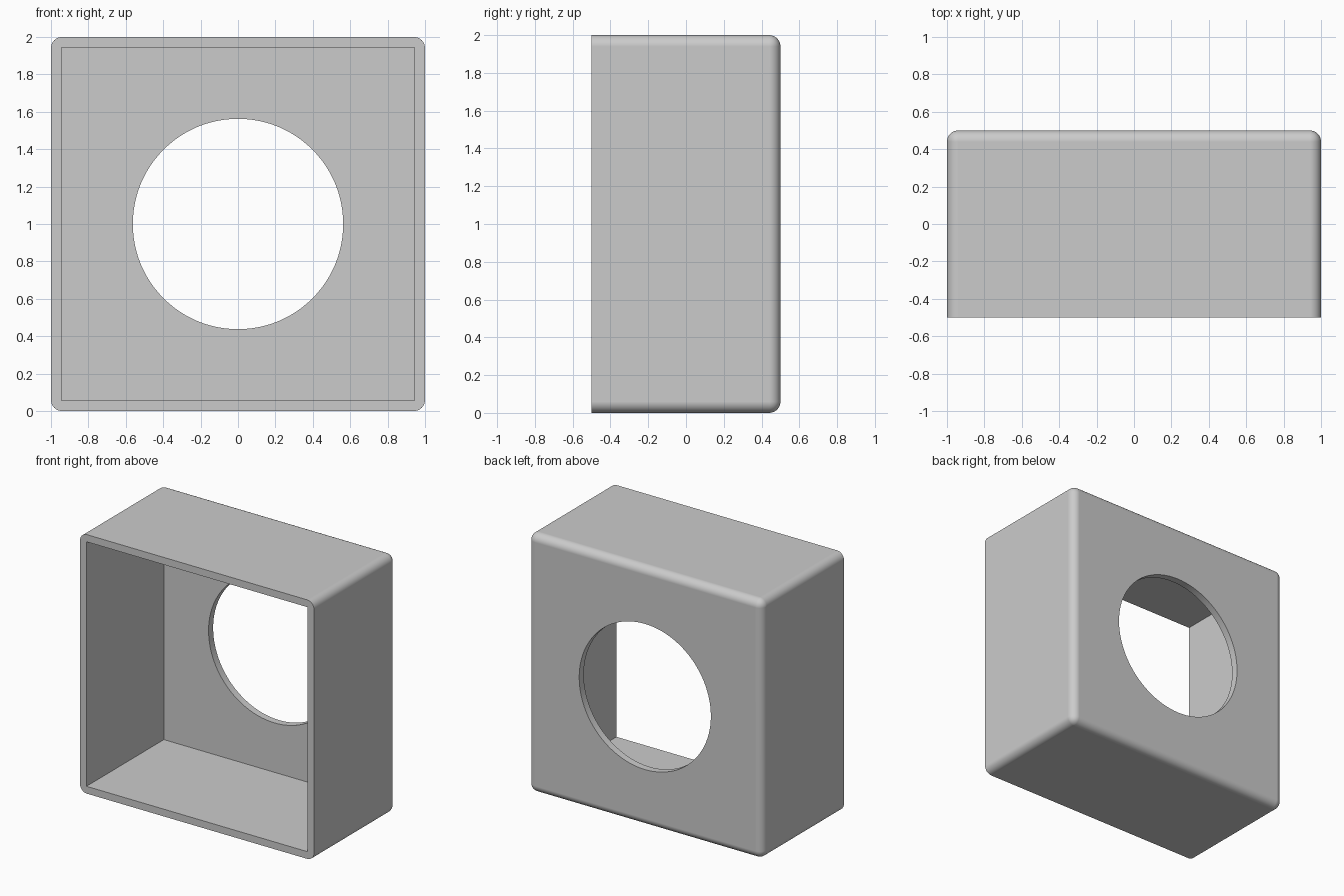
import bpy
import bmesh
import math
from mathutils import Matrix, Vector

WIDTH, DEPTH, HEIGHT = 2.0, 1.0, 2.0
WALL = 0.056
FILLET = 0.06
HOLE_RADIUS = 0.5625

cube = bpy.data.objects.get("Cube")
if cube:
    bpy.data.objects.remove(cube, do_unlink=True)


def make_object(name, bm):
    mesh = bpy.data.meshes.new(name)
    bm.to_mesh(mesh)
    bm.free()
    obj = bpy.data.objects.new(name, mesh)
    bpy.context.collection.objects.link(obj)
    return obj


def box(size, centre):
    bm = bmesh.new()
    bmesh.ops.create_cube(
        bm, size=1, matrix=Matrix.Translation(centre) @ Matrix.Diagonal((*size, 1)))
    return bm


def cut(target, cutter):
    mod = target.modifiers.new(cutter.name, 'BOOLEAN')
    mod.operation = 'DIFFERENCE'
    mod.solver = 'EXACT'
    mod.object = cutter
    bpy.ops.object.modifier_apply(modifier=mod.name)
    bpy.data.objects.remove(cutter, do_unlink=True)


# Outer block, rounded on every edge except those around the open front
centre = Vector((0, 0, HEIGHT / 2))
bm = box((WIDTH, DEPTH, HEIGHT), centre)
round_edges = [e for e in bm.edges if max(v.co.y for v in e.verts) > 0]
bmesh.ops.bevel(bm, geom=round_edges, offset=FILLET, segments=8,
                profile=0.5, affect='EDGES', clamp_overlap=True)
housing = make_object("housing", bm)
bpy.ops.object.select_all(action='DESELECT')
housing.select_set(True)
bpy.context.view_layer.objects.active = housing

# Sharp-cornered cavity, open at the front
overshoot = 0.2
cavity = box((WIDTH - 2 * WALL, DEPTH - WALL + overshoot, HEIGHT - 2 * WALL),
             centre - Vector((0, (WALL + overshoot) / 2, 0)))
cut(housing, make_object("cavity_cutter", cavity))

# Round opening through the back wall
bm = bmesh.new()
bmesh.ops.create_cone(
    bm, cap_ends=True, segments=96, radius1=HOLE_RADIUS, radius2=HOLE_RADIUS,
    depth=0.4,
    matrix=Matrix.Translation((0, DEPTH / 2, HEIGHT / 2))
    @ Matrix.Rotation(math.pi / 2, 4, 'X'))
cut(housing, make_object("opening_cutter", bm))

# Plain grey finish
grey = bpy.data.materials.new("light_grey")
grey.use_nodes = True
colour = (0.6, 0.6, 0.6, 1)
grey.diffuse_color = colour
grey.node_tree.nodes["Principled BSDF"].inputs["Base Color"].default_value = colour
housing.data.materials.clear()
housing.data.materials.append(grey)

# Smooth fillets, crisp edges and truly flat walls
bpy.ops.object.shade_smooth_by_angle(angle=math.radians(30))
flat = housing.modifiers.new("flat_walls", 'WEIGHTED_NORMAL')
flat.keep_sharp = True
